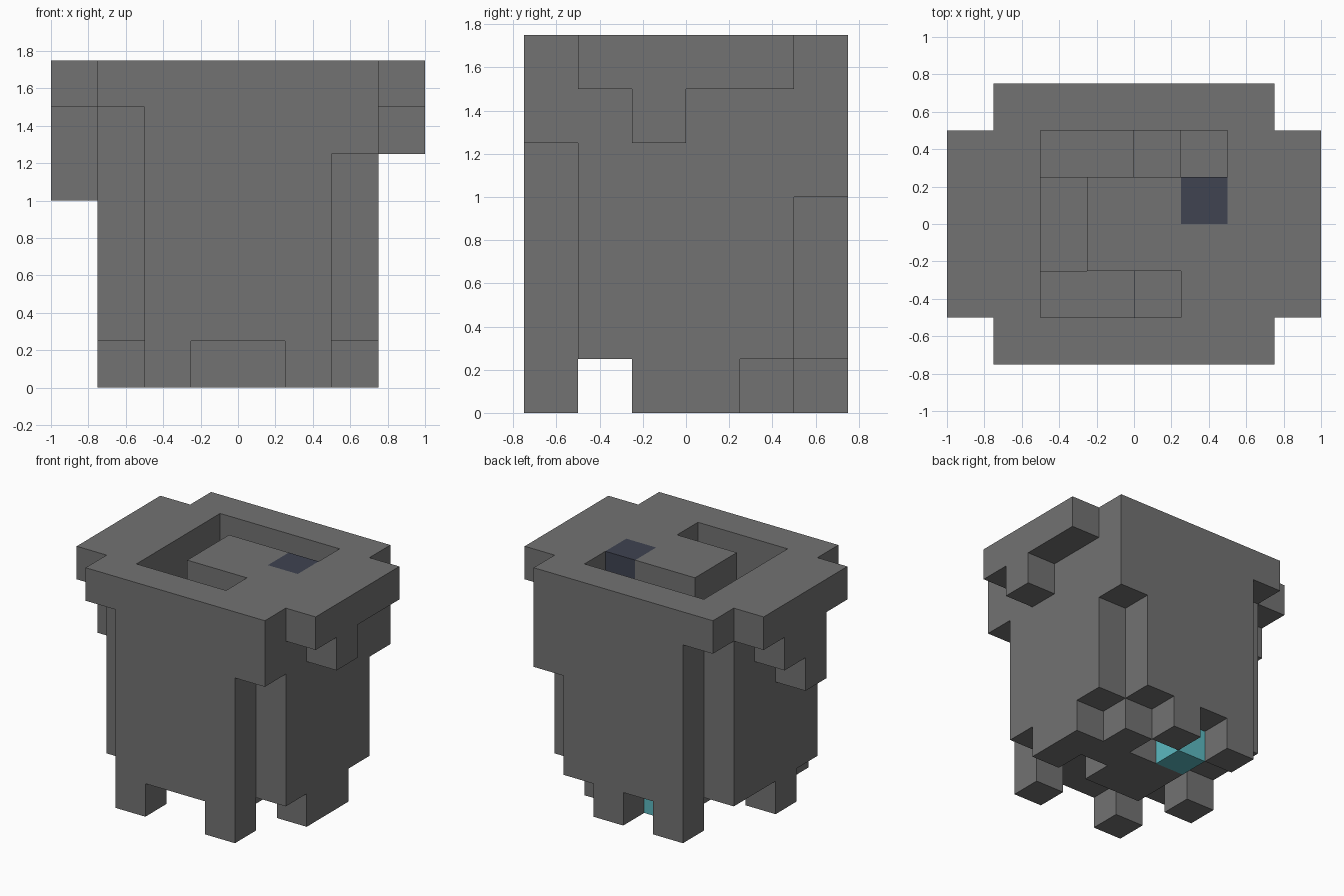
import bpy, bmesh
from itertools import product
from mathutils import Vector

if "Cube" in bpy.data.objects:
    bpy.data.objects.remove(bpy.data.objects["Cube"], do_unlink=True)

CELL = 0.25
ORIGIN = Vector((-1, -0.75, 0))


def material(name, color):
    mat = bpy.data.materials.new(name)
    mat.use_nodes = True
    mat.diffuse_color = (*color, 1)
    mat.node_tree.nodes["Principled BSDF"].inputs["Base Color"].default_value = (*color, 1)
    return mat


stone = material("stone grey", (0.17, 0.17, 0.17))
slate = material("dark slate blue", (0.05, 0.056, 0.083))
teal = material("teal", (0.107, 0.485, 0.527))

parts = {}


def cells(boxes):
    """Unit cells inside boxes given as x, y, z ranges."""
    return {c for x0, x1, y0, y1, z0, z1 in boxes
            for c in product(range(x0, x1), range(y0, y1), range(z0, z1))}


def part(name, mat, boxes, cuts=()):
    parts[name] = (mat, cells(boxes) - cells(cuts))


# Main block with a stepped channel spiralling down from the top
inlay = (5, 6, 3, 4, 6, 7)
channel = [(4, 5, 1, 2, 6, 7), (2, 4, 1, 2, 5, 7), (2, 3, 2, 4, 4, 7),
           (2, 4, 4, 5, 3, 7), (4, 5, 4, 5, 2, 7), (5, 6, 4, 5, 1, 7)]
part("body", stone, [(1, 7, 1, 5, 1, 7)], channel + [inlay])
part("top_inlay", slate, [inlay])

# Front and back panels, wider near the top
for name, y, drop in (("front_panel", 0, 5), ("back_panel", 5, 4)):
    part(name, stone, [(2, 6, y, y + 1, 1, 7), (1, 2, y, y + 1, 6, 7),
                       (6, 7, y, y + 1, drop, 7)])

# Side overhangs with stepped brackets
part("left_overhang", stone, [(7, 8, 1, 5, 6, 7), (7, 8, 2, 3, 5, 6)])
part("right_overhang", stone, [(0, 1, 1, 5, 6, 7), (0, 1, 2, 4, 5, 6), (0, 1, 2, 3, 4, 5)])

# Feet
for name, x, y in (("front_right_foot", 2, 0), ("front_left_foot", 5, 0),
                   ("back_right_foot", 2, 5), ("back_left_foot", 4, 5),
                   ("right_foot", 1, 2)):
    part(name, stone, [(x, x + 1, y, y + 1, 0, 1)])

# Base slab with a notch, and the gem beside it
part("base_slab", stone, [(3, 7, 2, 4, 0, 1), (5, 6, 4, 5, 0, 1)], [(5, 6, 2, 3, 0, 1)])
part("underside_gem", teal, [(3, 4, 4, 5, 0, 1)])

# Skin only the exposed sides of every part
filled = set().union(*(c for _, c in parts.values()))
for name, (mat, own) in parts.items():
    bm = bmesh.new()
    for cell, axis, side in product(sorted(own), range(3), (0, 1)):
        near = list(cell)
        near[axis] += 2 * side - 1
        if tuple(near) in filled:
            continue
        u, v = (axis + 1) % 3, (axis + 2) % 3
        ring = []
        for du, dv in ((0, 0), (1, 0), (1, 1), (0, 1)):
            p = Vector(cell)
            p[axis] += side
            p[u] += du
            p[v] += dv
            ring.append(bm.verts.new(ORIGIN + p * CELL))
        bm.faces.new(ring if side else ring[::-1])
    bmesh.ops.remove_doubles(bm, verts=bm.verts, dist=0.001)
    bmesh.ops.dissolve_limit(bm, angle_limit=0.01, verts=bm.verts, edges=bm.edges)
    mesh = bpy.data.meshes.new(name)
    bm.to_mesh(mesh)
    bm.free()
    mesh.materials.append(mat)
    bpy.context.collection.objects.link(bpy.data.objects.new(name, mesh))
